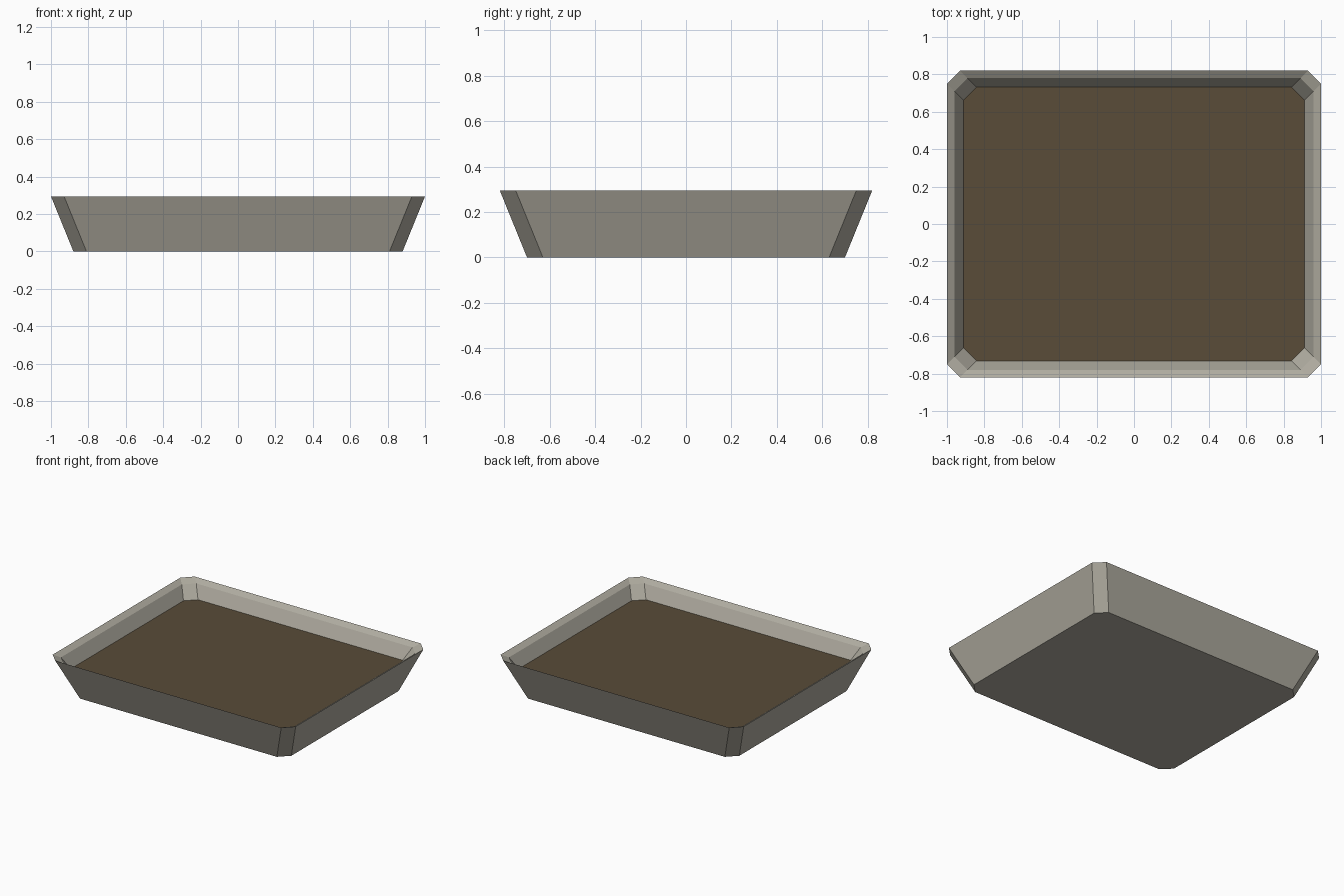
import bpy
import bmesh

# Remove only the default cube
cube = bpy.data.objects.get("Cube")
if cube:
    bpy.data.objects.remove(cube, do_unlink=True)

CHAMFER = 0.07


def make_material(name, color):
    mat = bpy.data.materials.new(name)
    mat.use_nodes = True
    mat.diffuse_color = color
    for node in mat.node_tree.nodes:
        if node.type == 'BSDF_PRINCIPLED':
            node.inputs["Base Color"].default_value = color
    return mat


def ring(bm, hx, hy, z):
    """Rectangle with chamfered corners, counter-clockwise from above."""
    c = CHAMFER
    pts = [(hx, hy - c), (hx - c, hy), (c - hx, hy), (-hx, hy - c),
           (-hx, c - hy), (c - hx, -hy), (hx - c, -hy), (hx, c - hy)]
    return [bm.verts.new((x, y, z)) for x, y in pts]


def loft(name, profile, mat):
    """Skin chamfered rings given as (half x, half y, z) and cap both ends."""
    bm = bmesh.new()
    rings = [ring(bm, *p) for p in profile]
    for low, high in zip(rings, rings[1:]):
        for i in range(len(low)):
            j = (i + 1) % len(low)
            bm.faces.new((low[i], low[j], high[j], high[i]))
    bm.faces.new(list(reversed(rings[0])))
    bm.faces.new(rings[-1])
    bmesh.ops.recalc_face_normals(bm, faces=bm.faces)
    mesh = bpy.data.meshes.new(name)
    bm.to_mesh(mesh)
    bm.free()
    mesh.materials.append(mat)
    obj = bpy.data.objects.new(name, mesh)
    bpy.context.collection.objects.link(obj)
    return obj


stone = make_material("warm_grey_stone", (0.43, 0.41, 0.35, 1))
earth = make_material("brown_earth", (0.10, 0.072, 0.04, 1))

# Tray: flared outside wall, bevelled rim, steep inside wall, inner floor
loft("planter_tray", [(0.88, 0.70, 0), (1.0, 0.82, 0.295),
                      (0.96, 0.78, 0.27), (0.91, 0.73, 0.176)], stone)

# Soil: thin fill lying on the tray floor
loft("soil", [(0.91, 0.73, 0.174), (0.912, 0.732, 0.18)], earth)
